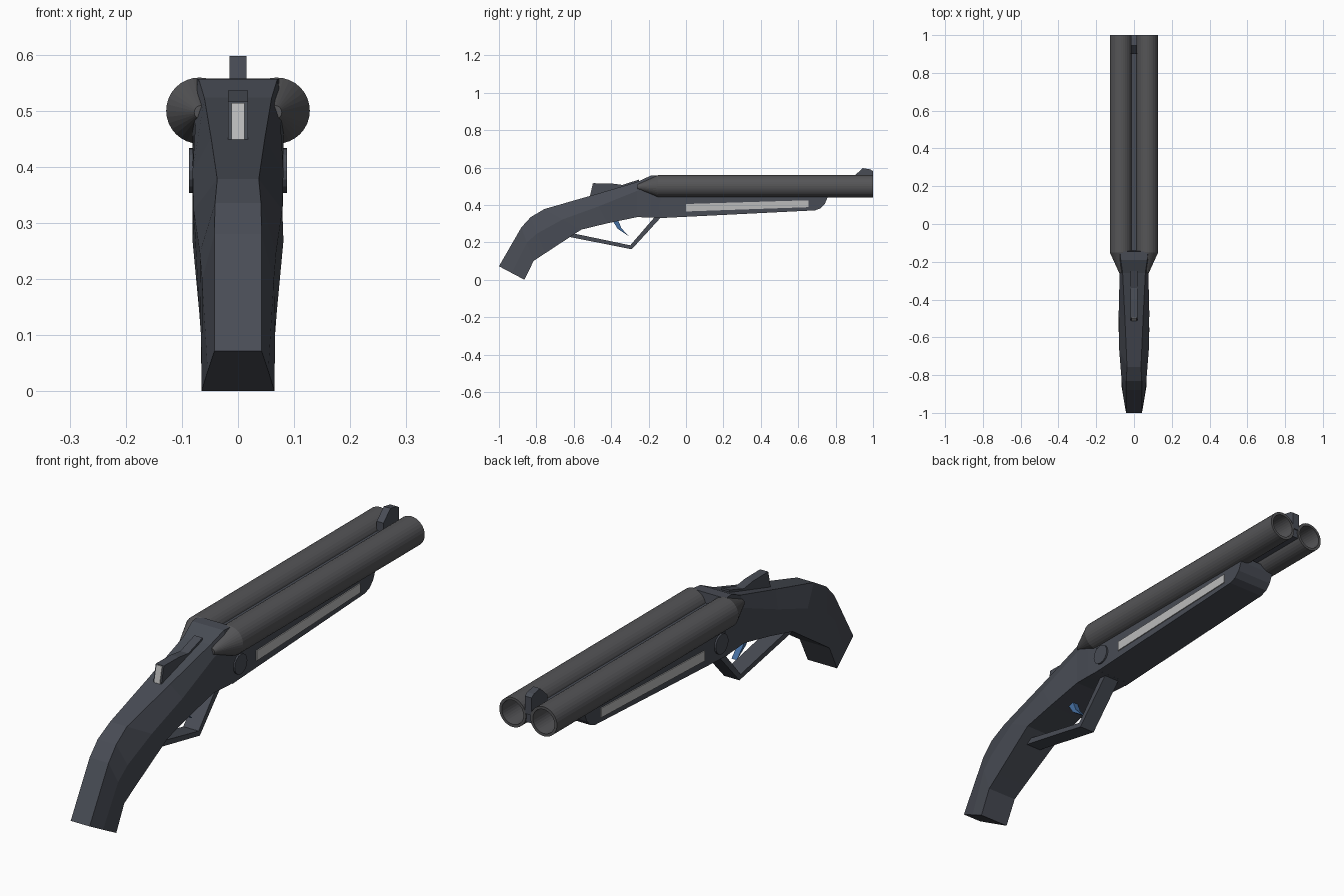
import bpy, bmesh
from math import sin, cos, pi

if "Cube" in bpy.data.objects:
    bpy.data.objects.remove(bpy.data.objects["Cube"])

def material(name, *rgb):
    m = bpy.data.materials.new(name)
    m.diffuse_color = (*rgb, 1)
    m.use_nodes = True
    m.node_tree.nodes["Principled BSDF"].inputs["Base Color"].default_value = m.diffuse_color
    return m

gunmetal = material("gunmetal", 0.065, 0.072, 0.09)
steel = material("barrel_steel", 0.09, 0.09, 0.095)
bright = material("bright_inlay", 0.5, 0.5, 0.5)
blue = material("trigger_blue", 0.06, 0.16, 0.36)

def loft(name, rings, mat=gunmetal):
    """Skin a list of equal-length closed rings, with end caps."""
    bm = bmesh.new()
    vs = [[bm.verts.new(p) for p in r] for r in rings]
    n = len(rings[0])
    for a, b in zip(vs, vs[1:]):
        for i in range(n):
            j = (i + 1) % n
            bm.faces.new((a[i], a[j], b[j], b[i]))
    bm.faces.new(vs[0][::-1])
    bm.faces.new(vs[-1])
    bmesh.ops.recalc_face_normals(bm, faces=bm.faces[:])
    me = bpy.data.meshes.new(name)
    bm.to_mesh(me)
    bm.free()
    me.materials.append(mat)
    ob = bpy.data.objects.new(name, me)
    bpy.context.collection.objects.link(ob)
    return ob

def slab(name, profile, x0, x1, mat=gunmetal):
    """Extrude a side profile of (y, z) points across x."""
    return loft(name, [[(x, y, z) for y, z in profile] for x in (x0, x1)], mat)

def circle(cx, y, cz, r, n=32):
    return [(cx + r * cos(2 * pi * i / n), y, cz + r * sin(2 * pi * i / n)) for i in range(n)]

def mirrored(y, half):
    """Close a half section of (half width, z) points at y."""
    return [(w, y, z) for w, z in half] + [(-w, y, z) for w, z in half[::-1]]

def mix(a, b, t):
    return tuple(p + (q - p) * t for p, q in zip(a, b))

# Twin hollow barrels with a tapered breech end
for side, s in (("left", -1), ("right", 1)):
    x = s * 0.069
    loft(side + "_barrel", [
        circle(s * 0.066, -0.26, 0.497, 0.012),
        circle(x, -0.15, 0.5, 0.059),
        circle(x, 1.0, 0.5, 0.059),
        circle(x, 1.0, 0.5, 0.048),
        circle(x, -0.1, 0.5, 0.048)], steel)

# Rib between the barrels and the front sight
slab("barrel_rib", [(-0.15, 0.475), (0.995, 0.475), (0.995, 0.517), (-0.15, 0.517)], -0.014, 0.014)
slab("front_sight", [(0.90, 0.51), (0.90, 0.555), (0.945, 0.597), (0.985, 0.59),
                     (1.0, 0.58), (1.0, 0.51)], -0.015, 0.015)

# Stock and receiver: top point, bottom point, half widths (top, middle, bottom), middle position
stations = [
    ((-1.00, 0.072), (-0.864, 0.00), 0.042, 0.054, 0.065, 0.5),
    ((-0.88, 0.280), (-0.815, 0.10), 0.042, 0.064, 0.066, 0.45),
    ((-0.83, 0.335), (-0.755, 0.14), 0.041, 0.068, 0.069, 0.45),
    ((-0.757, 0.378), (-0.56, 0.268), 0.037, 0.079, 0.081, 0.5),
    ((-0.50, 0.452), (-0.42, 0.302), 0.048, 0.081, 0.078, 0.4),
    ((-0.26, 0.523), (-0.26, 0.335), 0.060, 0.076, 0.076, 0.25),
    ((-0.19, 0.556), (-0.19, 0.332), 0.070, 0.082, 0.079, 0.25),
    ((-0.145, 0.557), (-0.125, 0.330), 0.074, 0.082, 0.080, 0.25)]
rings = []
for top, bot, wt, wm, wb, t in stations:
    half = [(wt, top), (wm, mix(top, bot, t)), (wb, bot)]
    rings.append([(w, *p) for w, p in half] + [(-w, *p) for w, p in half[::-1]])
loft("stock_and_receiver", rings)

# Square-sided forend with a curved nose
loft("forend", [mirrored(y, [(0.08, 0.465), (0.08, z)]) for y, z in
                ((-0.15, 0.329), (0.69, 0.371), (0.72, 0.382), (0.742, 0.405), (0.757, 0.44))])

# Side panels and hinge pins
panel = [(0.0, 0.365), (0.655, 0.388), (0.655, 0.425), (0.0, 0.405)]
pin = [(-0.105 + 0.04 * cos(i * pi / 8), 0.393 + 0.04 * sin(i * pi / 8)) for i in range(16)]
for side, s in (("left", -1), ("right", 1)):
    slab(side + "_forend_panel", panel, s * 0.07, s * 0.084, bright)
    slab(side + "_hinge_pin", pin, s * 0.07, s * 0.087)

# Top lever with a bright thumb plate at the back
slab("top_lever", [(-0.515, 0.43), (-0.495, 0.516), (-0.40, 0.515), (-0.34, 0.507),
                   (-0.25, 0.536), (-0.25, 0.49)], -0.018, 0.018)
slab("lever_thumb_plate", [(-0.5135, 0.449), (-0.4985, 0.514), (-0.48, 0.514), (-0.49, 0.449)],
     -0.012, 0.012, bright)

# Trigger guard: a bent strap
slab("trigger_guard", [(-0.64, 0.232), (-0.29, 0.163), (-0.13, 0.338), (-0.165, 0.338),
                       (-0.298, 0.184), (-0.60, 0.247)], -0.034, 0.034)

# Trigger
slab("trigger", [(-0.405, 0.335), (-0.37, 0.335), (-0.345, 0.275), (-0.305, 0.232),
                 (-0.365, 0.272)], -0.012, 0.012, blue)
